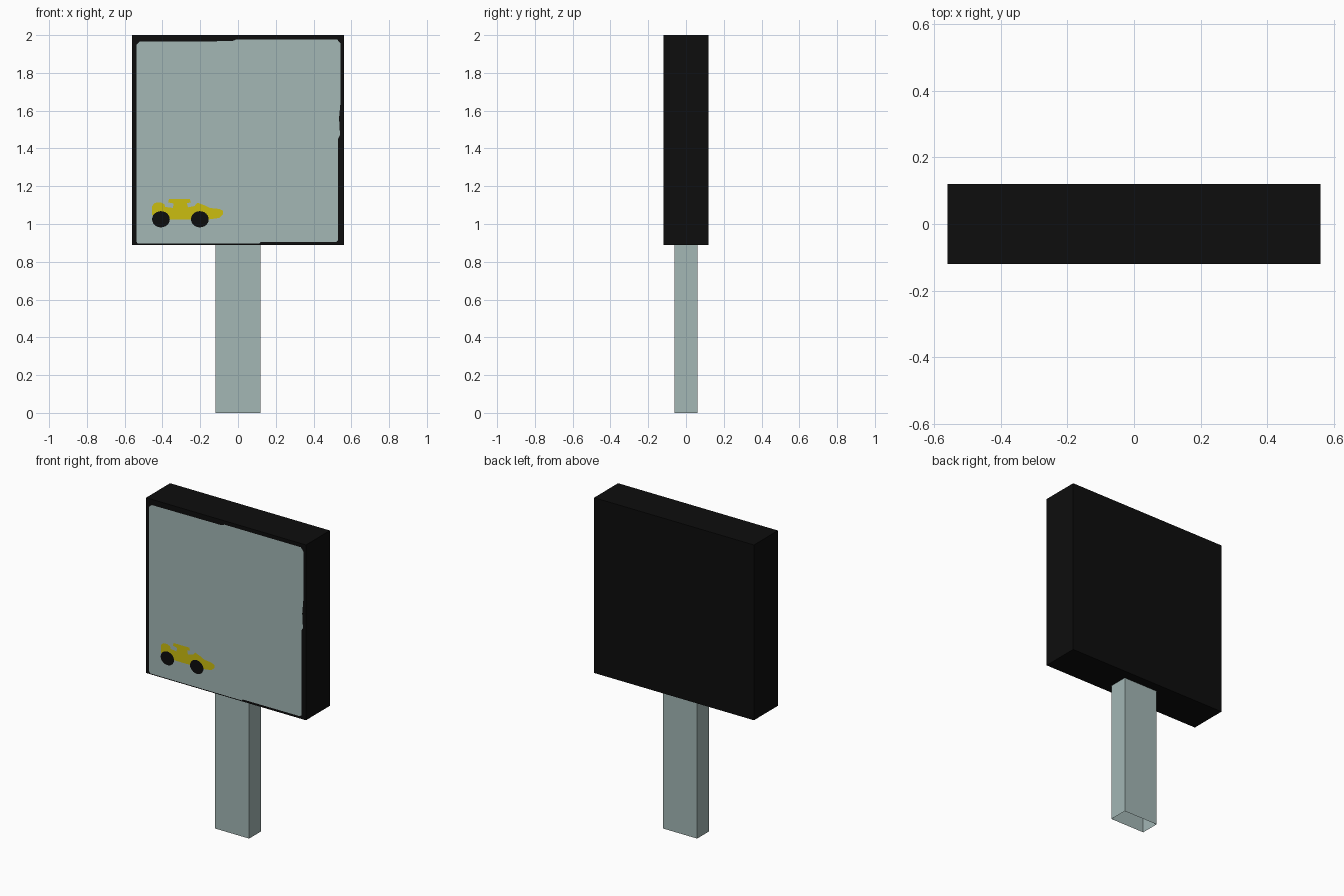
import bpy, bmesh, math

if "Cube" in bpy.data.objects:
    bpy.data.objects.remove(bpy.data.objects["Cube"])


def material(name, rgb):
    m = bpy.data.materials.new(name)
    m.diffuse_color = (*rgb, 1)
    m.use_nodes = True
    m.node_tree.nodes["Principled BSDF"].inputs["Base Color"].default_value = m.diffuse_color
    return m


BLACK = material("black", (0.004, 0.004, 0.004))
GREY = material("grey green", (0.366, 0.473, 0.462))
YELLOW = material("yellow", (0.60, 0.51, 0.005))


def finish(name, bm, mat):
    me = bpy.data.meshes.new(name)
    bm.to_mesh(me)
    bm.free()
    me.materials.append(mat)
    ob = bpy.data.objects.new(name, me)
    bpy.context.collection.objects.link(ob)
    return ob


def box(name, hx, hy, z0, z1, mat, open_ends=False):
    bm = bmesh.new()
    bmesh.ops.create_cube(bm, size=2)
    for v in bm.verts:
        v.co = (v.co.x * hx, v.co.y * hy, z1 if v.co.z > 0 else z0)
    bm.normal_update()
    if open_ends:
        ends = [f for f in bm.faces if abs(f.normal.z) > 0.9]
        bmesh.ops.delete(bm, geom=ends, context='FACES_ONLY')
    return finish(name, bm, mat)


def plate(name, points, y, mat):
    """Flat painted shape facing the front, from an (x, z) outline."""
    bm = bmesh.new()
    f = bm.faces.new([bm.verts.new((x, y, z)) for x, z in points])
    f.normal_update()
    if f.normal.y > 0:
        f.normal_flip()
    bmesh.ops.triangulate(bm, faces=[f])
    return finish(name, bm, mat)


# Hollow post and sign case
box("post", 0.12, 0.06, 0.0, 0.89, GREY, open_ends=True)
box("sign_case", 0.56, 0.12, 0.89, 2.0, BLACK)

# Front panel with slightly uneven, hand-painted edges
plate("front_panel", [
    (-0.537, 0.905), (-0.53, 0.896), (0.11, 0.896), (0.12, 0.904),
    (0.52, 0.905), (0.53, 0.915), (0.53, 1.45), (0.54, 1.47),
    (0.535, 1.56), (0.543, 1.65), (0.543, 1.955), (0.525, 1.977),
    (-0.01, 1.977), (-0.03, 1.968), (-0.52, 1.965), (-0.537, 1.95)],
    -0.1215, GREY)

# Painted car: body with roof, rear wing and open side windows
plate("car_body", [
    (-0.455, 1.05), (-0.43, 1.025), (-0.15, 1.025), (-0.10, 1.032),
    (-0.08, 1.05), (-0.08, 1.07), (-0.10, 1.08), (-0.15, 1.085),
    (-0.18, 1.10), (-0.215, 1.113), (-0.23, 1.095), (-0.265, 1.088),
    (-0.27, 1.11), (-0.25, 1.115), (-0.255, 1.133), (-0.365, 1.133),
    (-0.37, 1.115), (-0.34, 1.108), (-0.345, 1.085), (-0.385, 1.09),
    (-0.39, 1.105), (-0.41, 1.115), (-0.44, 1.112), (-0.455, 1.095)],
    -0.123, YELLOW)

# Painted wheels
for side, cx in (("rear", -0.408), ("front", -0.202)):
    ring = [(cx + 0.047 * math.cos(a * math.tau / 24),
             1.025 + 0.043 * math.sin(a * math.tau / 24)) for a in range(24)]
    plate(side + "_wheel", ring, -0.1245, BLACK)
